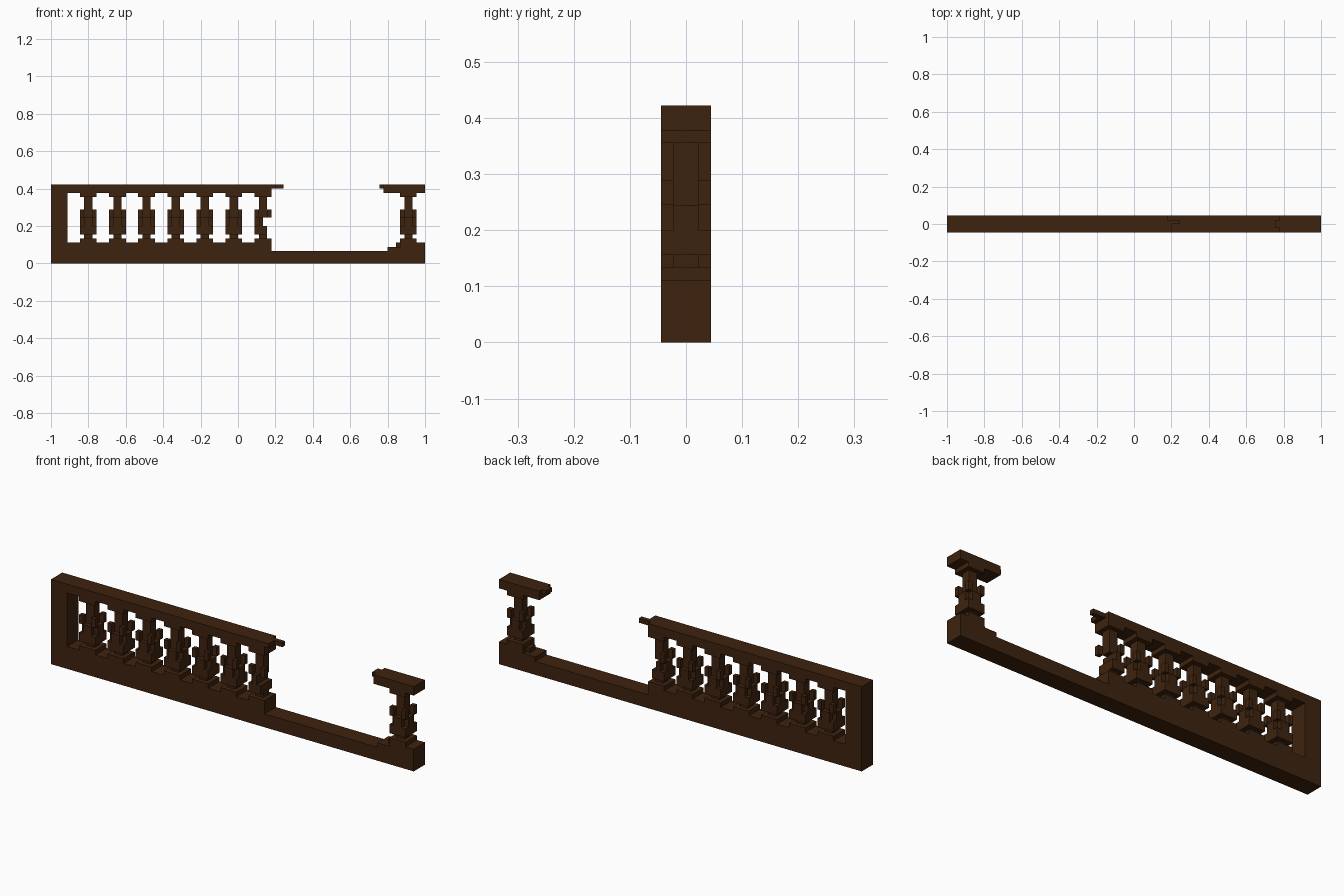
import bpy, bmesh
from mathutils import Vector

cube = bpy.data.objects.get("Cube")
if cube:
    bpy.data.objects.remove(cube, do_unlink=True)

U = 2 / 90                      # one block unit
ORIGIN = Vector((45, 2, 0))     # block grid is 90 x 4 x 19

wood = bpy.data.materials.new("dark brown wood")
wood.use_nodes = True
COLOUR = (0.048, 0.0165, 0.0045, 1)
wood.diffuse_color = COLOUR
bsdf = wood.node_tree.nodes["Principled BSDF"]
bsdf.inputs["Base Color"].default_value = COLOUR
bsdf.inputs["Roughness"].default_value = 0.9


def build(name, boxes):
    """Make one object out of boxes (x0, x1, y0, y1, z0, z1) in block units."""
    bm = bmesh.new()
    for x0, x1, y0, y1, z0, z1 in boxes:
        verts = bmesh.ops.create_cube(bm, size=1)["verts"]
        low, high = Vector((x0, y0, z0)), Vector((x1, y1, z1))
        for v in verts:
            p = Vector(low[i] if v.co[i] < 0 else high[i] for i in range(3))
            v.co = (p - ORIGIN) * U
    mesh = bpy.data.meshes.new(name)
    bm.to_mesh(mesh)
    bm.free()
    mesh.materials.append(wood)
    obj = bpy.data.objects.new(name, mesh)
    bpy.context.collection.objects.link(obj)
    return obj


def baluster(x):
    """Square turned baluster, four units wide, starting at x."""
    boxes = [
        (x, x + 4, 0, 4, 5, 6),              # foot
        (x + 1, x + 3, 1, 3, 6, 7),          # ankle
        (x, x + 4, 0, 4, 7, 9),              # belly
        (x, x + 4, 1, 3, 9, 11),             # cross, sideways arms
        (x + 1, x + 3, 0, 4, 9, 11),         # cross, front and back arms
        (x + 1, x + 3, 1, 3, 11, 16),        # neck
        (x, x + 4, 0, 4, 16, 17),            # cap
    ]
    # four corner knobs
    boxes += [(x + i, x + i + 1, j, j + 1, 11, 13) for i in (0, 3) for j in (0, 3)]
    return boxes


# Solid base beam, higher at both ends of the broken gap
build("base_beam", [(0, 90, 0, 4, 0, 3)])
build("left_base_step", [(0, 53, 0, 4, 3, 5)])
build("right_base_step", [
    (84, 90, 0, 4, 3, 5),
    (81, 84, 0, 4, 3, 4),
    (83, 84, 1, 3, 4, 5),
])

# End post
build("end_post", [(0, 4, 0, 4, 5, 17)])

# Top rail, splintered on either side of the gap
build("long_top_rail", [(0, 53, 0, 4, 17, 19),
                        (53, 56, 2, 3, 18, 19),
                        (53, 54, 0, 2, 18, 19)])
build("short_top_rail", [(80, 90, 0, 4, 17, 19),
                         (79, 80, 1, 3, 18, 19)])

# Whole balusters
for n, x in enumerate([7, 14, 21, 28, 35, 42, 84]):
    build(f"baluster_{n + 1}", baluster(x))

# Broken baluster beside the gap
build("broken_baluster", [
    (49, 53, 0, 4, 5, 6),
    (50, 52, 1, 3, 6, 7),
    (49, 52, 0, 4, 7, 9),
    (49, 51, 1, 3, 9, 11),
    (50, 51, 0, 4, 9, 11),
    (50, 52, 1, 3, 11, 16),
    (49, 50, 0, 1, 11, 13),
    (49, 50, 3, 4, 11, 13),
    (52, 53, 0, 1, 11, 13),
    (49, 53, 0, 4, 16, 17),
])
